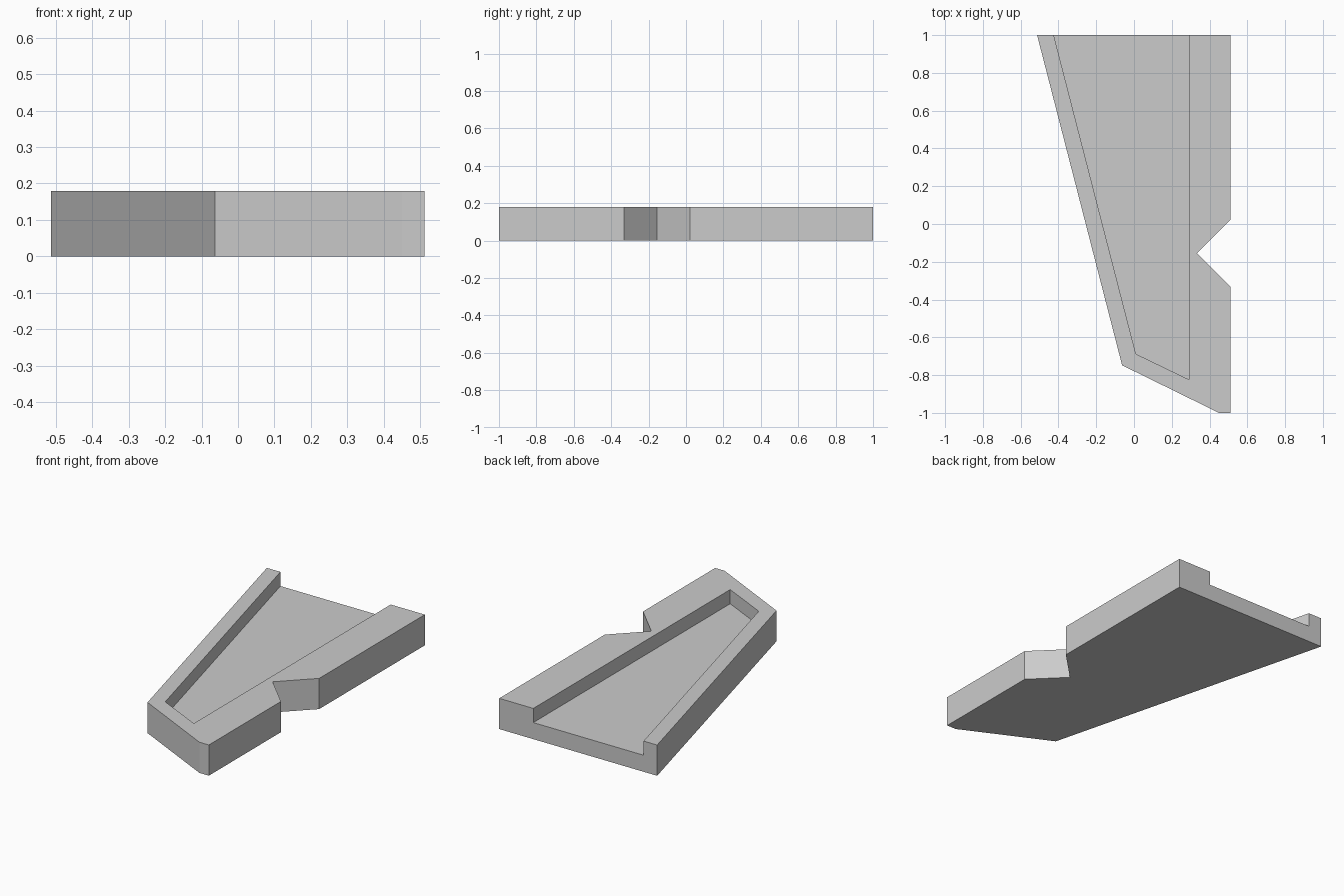
import bpy
import bmesh

HEIGHT = 0.18
FLOOR = 0.097

cube = bpy.data.objects.get("Cube")
if cube:
    bpy.data.objects.remove(cube, do_unlink=True)

# Material
grey = bpy.data.materials.new("light_grey")
grey.use_nodes = True
grey.diffuse_color = (0.6, 0.6, 0.6, 1)
grey.node_tree.nodes["Principled BSDF"].inputs["Base Color"].default_value = (0.6, 0.6, 0.6, 1)

# Outer outline from the back right corner round to the back left, with a side notch
outline = [(-0.513, 1), (-0.063, -0.748), (0.45, -1), (0.511, -1),
           (0.511, -0.332), (0.333, -0.155), (0.511, 0.022), (0.511, 1)]
# Recess outline, open at the back
recess = [(0.29, 1), (0.29, -0.823), (0.01, -0.688), (-0.425, 1)]

bm = bmesh.new()


def ring(points, z):
    return [bm.verts.new((x, y, z)) for x, y in points]


def walls(lower, upper):
    for i in range(len(lower) - 1):
        bm.faces.new((lower[i], lower[i + 1], upper[i + 1], upper[i]))


base = ring(outline, 0)
top = ring(outline, HEIGHT)
floor = ring(recess, FLOOR)
lip = ring(recess, HEIGHT)

# Underside, outer walls, recess walls and recess floor
bm.faces.new(base[::-1])
walls(base, top)
walls(floor, lip)
bm.faces.new(floor[::-1])

# Raised rim and stepped back end
bm.faces.new(top + lip)
bm.faces.new([base[-1], base[0], top[0], lip[-1], floor[-1], floor[0], lip[0], top[-1]])
bmesh.ops.recalc_face_normals(bm, faces=bm.faces[:])

mesh = bpy.data.meshes.new("recessed_tray")
bm.to_mesh(mesh)
bm.free()
mesh.materials.append(grey)
tray = bpy.data.objects.new("recessed_tray", mesh)
bpy.context.collection.objects.link(tray)
